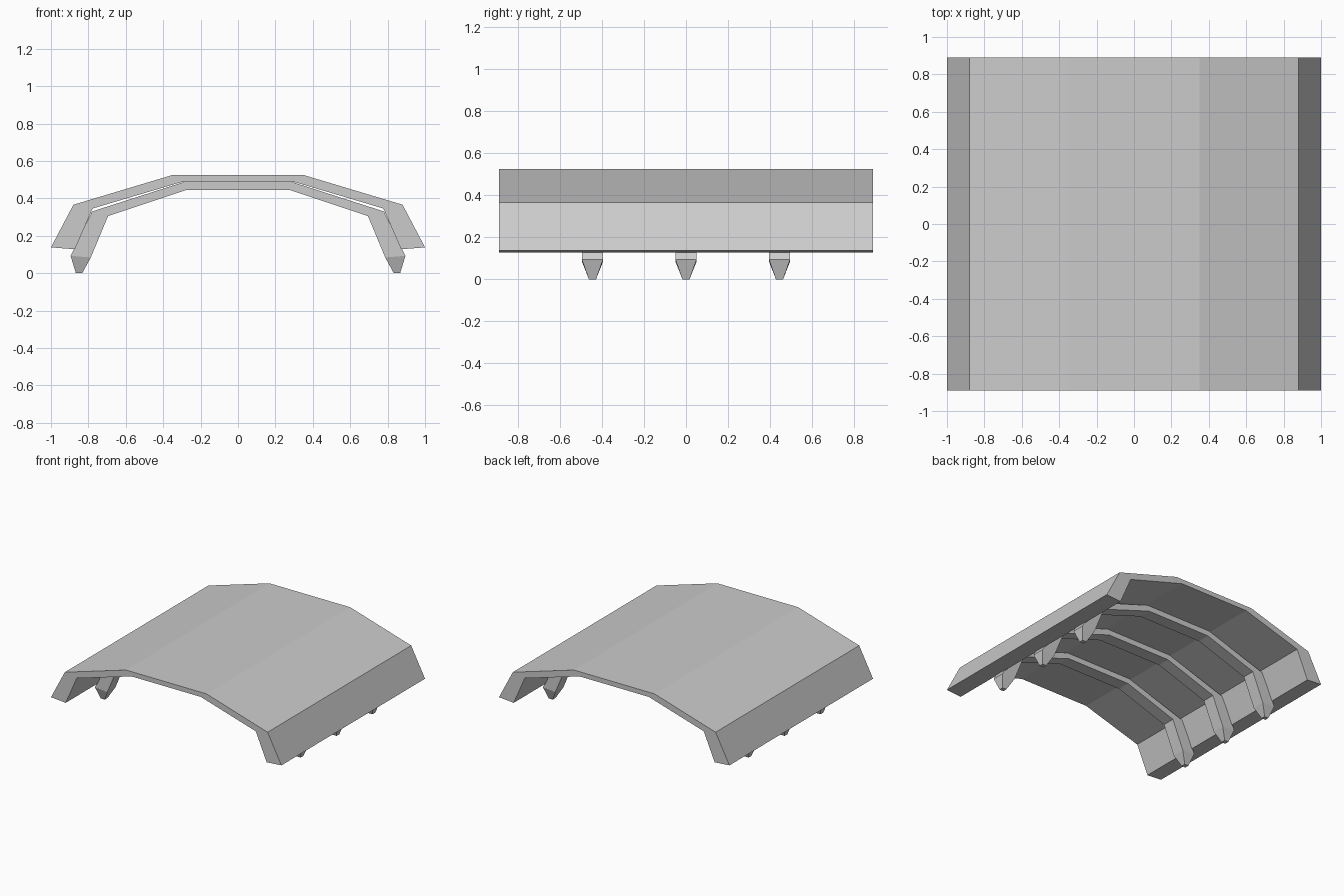
import bpy, bmesh

if "Cube" in bpy.data.objects:
    bpy.data.objects.remove(bpy.data.objects["Cube"])


def mirrored(half):
    """Complete a left-half path with its mirror image."""
    return half + [(-x, z) for x, z in reversed(half)]


def finish(bm, name):
    bmesh.ops.recalc_face_normals(bm, faces=bm.faces)
    mesh = bpy.data.meshes.new(name)
    bm.to_mesh(mesh)
    bm.free()
    ob = bpy.data.objects.new(name, mesh)
    bpy.context.collection.objects.link(ob)
    return ob


def arch(bm, outer, inner, y0, y1):
    """Sweep a four-corner section along the outer/inner paths; returns the end sections."""
    rings = [[bm.verts.new(p) for p in ((a[0], y0, a[1]), (a[0], y1, a[1]),
                                        (b[0], y1, b[1]), (b[0], y0, b[1]))]
             for a, b in zip(outer, inner)]
    for r, s in zip(rings, rings[1:]):
        for i in range(4):
            j = (i + 1) % 4
            bm.faces.new((r[i], r[j], s[j], s[i]))
    return rings[0], rings[-1]


# Curved roof plate
bm = bmesh.new()
outer = mirrored([(-1.0, 0.138), (-0.88, 0.366), (-0.35, 0.525)])
inner = mirrored([(-0.872, 0.128), (-0.777, 0.346), (-0.30, 0.488)])
for end in arch(bm, outer, inner, -0.89, 0.89):
    bm.faces.new(end)
finish(bm, "roof_plate")

# Supporting ribs with tapered feet
rib_outer = mirrored([(-0.895, 0.093), (-0.78, 0.33), (-0.285, 0.489)])
rib_inner = mirrored([(-0.787, 0.084), (-0.695, 0.305), (-0.275, 0.445)])
for n, y in enumerate((-0.445, 0, 0.445)):
    bm = bmesh.new()
    ends = arch(bm, rib_outer, rib_inner, y - 0.05, y + 0.05)
    for ring, side in zip(ends, (-1, 1)):
        tip = [bm.verts.new((side * x, y + dy, 0)) for x, dy in
               ((0.867, -0.017), (0.867, 0.017), (0.833, 0.017), (0.833, -0.017))]
        for i in range(4):
            j = (i + 1) % 4
            bm.faces.new((ring[i], ring[j], tip[j], tip[i]))
        bm.faces.new(tip)
    finish(bm, f"rib_{n + 1}")
